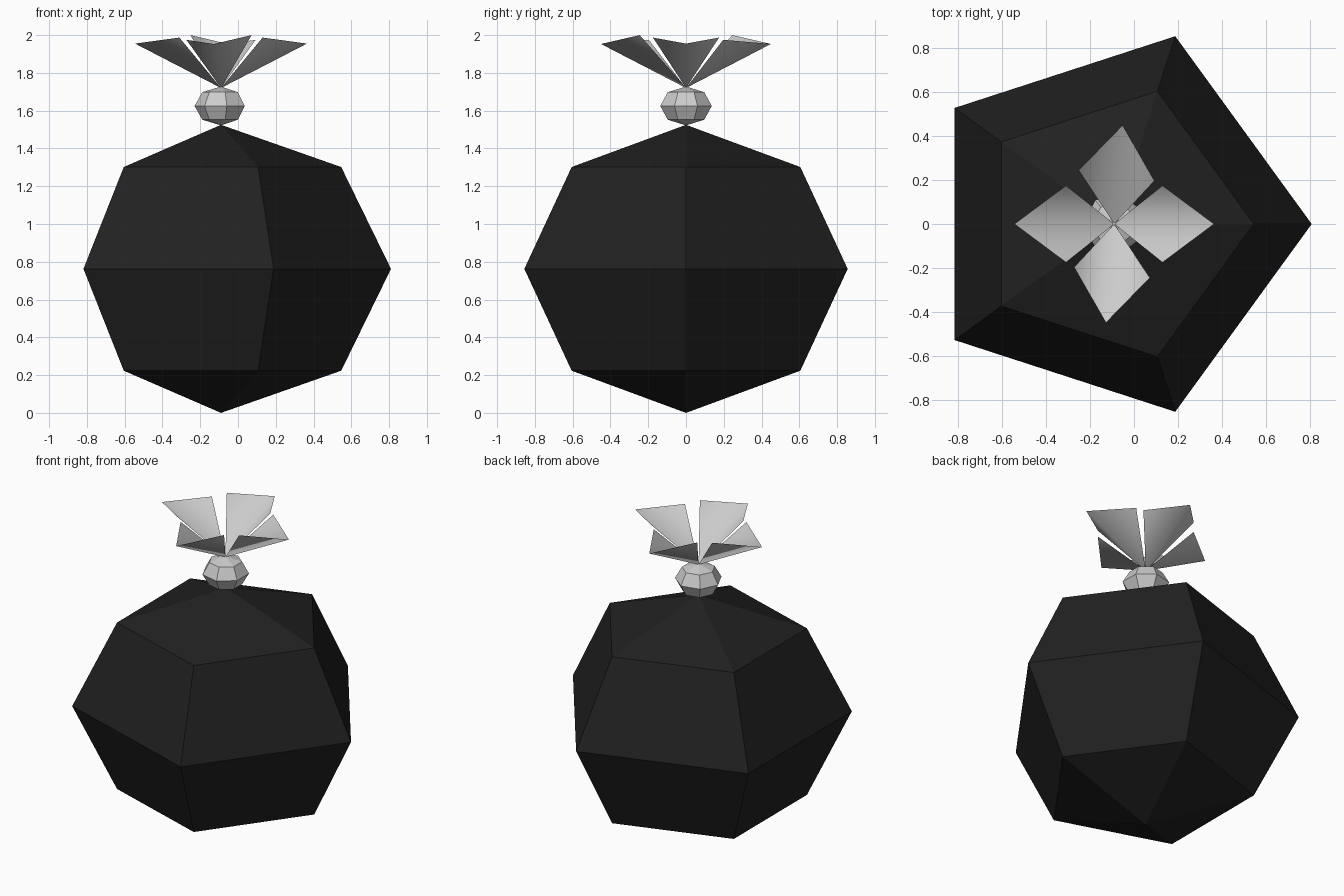
import bpy, bmesh
from math import sin, cos, pi

if "Cube" in bpy.data.objects:
    bpy.data.objects.remove(bpy.data.objects["Cube"])

CX = -0.09  # x of the sack's axis


def make_object(name, verts, faces, smooth=False):
    mesh = bpy.data.meshes.new(name)
    mesh.from_pydata(verts, [], faces)
    bm = bmesh.new()
    bm.from_mesh(mesh)
    if not smooth:
        bmesh.ops.recalc_face_normals(bm, faces=bm.faces)
    for f in bm.faces:
        f.smooth = smooth
    bm.to_mesh(mesh)
    bm.free()
    obj = bpy.data.objects.new(name, mesh)
    bpy.context.collection.objects.link(obj)
    return obj


def faceted_ball(name, segments, radius, half_height, cz, start):
    """Low-poly ball with three rings between two poles."""
    verts = [(CX, 0, cz - half_height)]
    for lat in (-pi / 4, 0, pi / 4):
        for i in range(segments):
            a = start + 2 * pi * i / segments
            r = radius * cos(lat)
            verts.append((CX + r * cos(a), r * sin(a), cz + half_height * sin(lat)))
    verts.append((CX, 0, cz + half_height))
    top = len(verts) - 1
    faces = []
    for i in range(segments):
        j = (i + 1) % segments
        faces.append((0, 1 + j, 1 + i))
        for k in range(2):
            b = 1 + k * segments
            faces.append((b + i, b + j, b + segments + j, b + segments + i))
        faces.append((top, top - segments + i, top - segments + j))
    return make_object(name, verts, faces)


def flap(name, angle, tip, left, right):
    """Kite-shaped cloth flap creased from root to tip; points are (out, side, z)."""
    verts = []
    for u, v, z in ((0, 0, 1.72), right, tip, left):
        verts.append((CX + u * cos(angle) - v * sin(angle),
                      u * sin(angle) + v * cos(angle), z))
    return make_object(name, verts, [(0, 1, 2), (0, 2, 3)], smooth=True)


# Black sack body
body = faceted_ball("sack_body", 5, 0.90, 0.7625, 0.7625, 0)
black = bpy.data.materials.new("black_cloth")
black.diffuse_color = (0.015, 0.015, 0.015, 1)
black.use_nodes = True
black.node_tree.nodes["Principled BSDF"].inputs["Base Color"].default_value = black.diffuse_color
body.data.materials.append(black)

# Tied knot
faceted_ball("knot", 7, 0.14, 0.103, 1.625, pi)

# Flaps above the knot: a straight pair along x, a twisted pair along y
for n, a in (("right", 0), ("left", pi)):
    flap("flap_" + n, a, (0.455, 0, 1.955), (0.22, 0.175, 1.987), (0.22, -0.175, 1.987))
for n, a in (("back", pi / 2), ("front", -pi / 2)):
    flap("flap_" + n, a, (0.45, -0.038, 1.953), (0.245, 0.162, 2.0), (0.197, -0.183, 1.975))
